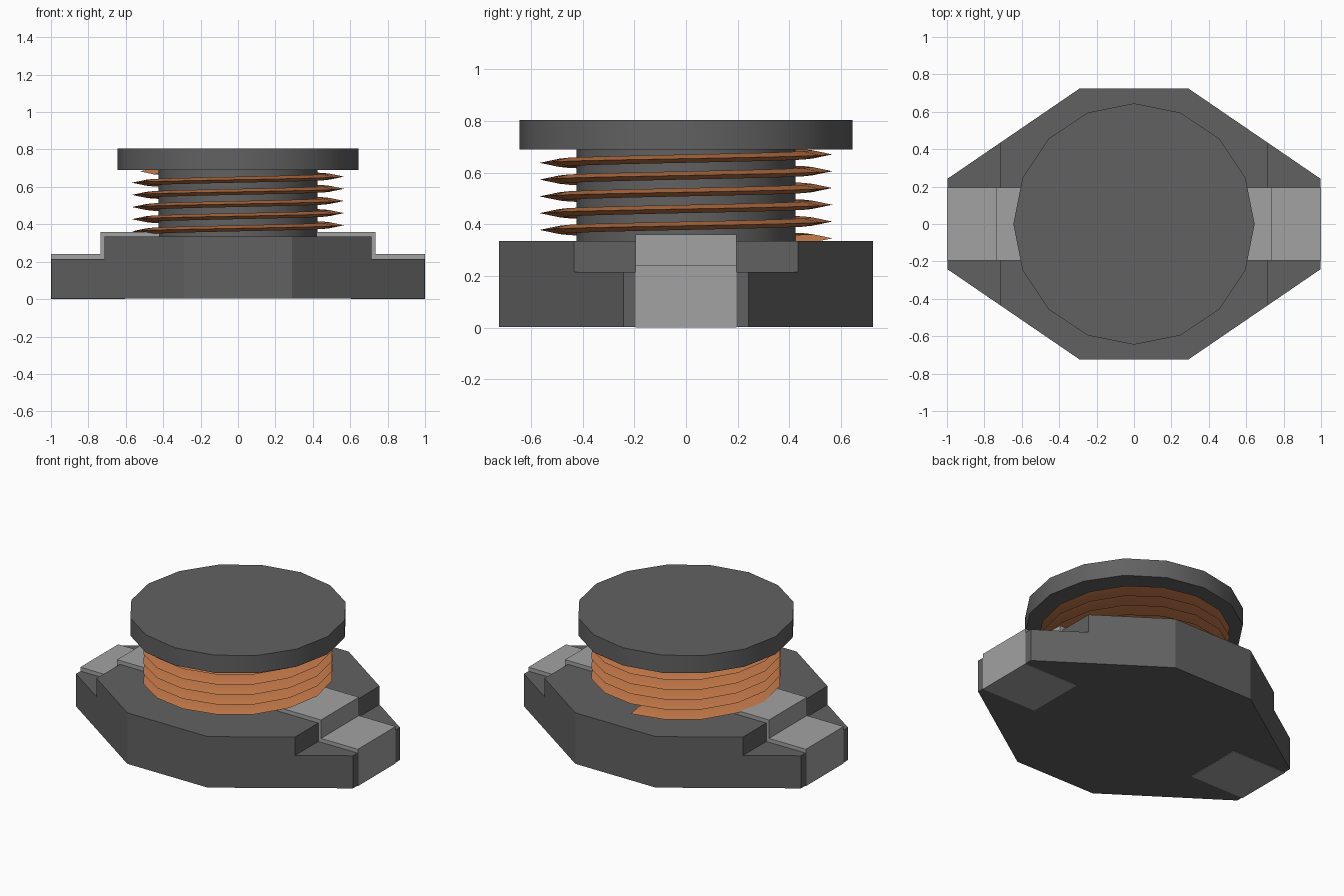
import bpy, bmesh, math
from mathutils import Vector

if "Cube" in bpy.data.objects:
    bpy.data.objects.remove(bpy.data.objects["Cube"], do_unlink=True)


def material(name, rgb):
    m = bpy.data.materials.new(name)
    m.use_nodes = True
    m.diffuse_color = (*rgb, 1)
    m.node_tree.nodes["Principled BSDF"].inputs["Base Color"].default_value = (*rgb, 1)
    return m


ferrite = material("dark_ferrite", (0.12, 0.12, 0.12))
tin = material("tinned_metal", (0.36, 0.36, 0.36))
copper = material("copper", (0.58, 0.2, 0.07))


def finish(bm, name, mat, smooth=False):
    bmesh.ops.recalc_face_normals(bm, faces=bm.faces)
    me = bpy.data.meshes.new(name)
    bm.to_mesh(me)
    bm.free()
    me.materials.append(mat)
    ob = bpy.data.objects.new(name, me)
    bpy.context.collection.objects.link(ob)
    if smooth:
        bpy.ops.object.select_all(action='DESELECT')
        ob.select_set(True)
        bpy.context.view_layer.objects.active = ob
        bpy.ops.object.shade_smooth_by_angle(angle=math.radians(30))
    return ob


def extrude_profile(points, half_width):
    """Side profile in x and z, extruded along y."""
    bm = bmesh.new()
    face = bm.faces.new([bm.verts.new((x, -half_width, z)) for x, z in points])
    new = bmesh.ops.extrude_face_region(bm, geom=[face])["geom"]
    verts = [g for g in new if isinstance(g, bmesh.types.BMVert)]
    bmesh.ops.translate(bm, verts=verts, vec=(0, 2 * half_width, 0))
    return bm


def disc(name, radius, z0, z1):
    bm = bmesh.new()
    bmesh.ops.create_cone(bm, cap_ends=True, segments=16, radius1=radius,
                          radius2=radius, depth=z1 - z0)
    # Put a corner on each axis
    for v in bm.verts:
        step = round(math.atan2(v.co.y, v.co.x) / (math.pi / 8) + 0.01)
        a = step * math.pi / 8
        v.co = (radius * math.cos(a), radius * math.sin(a), v.co.z + (z0 + z1) / 2)
    return finish(bm, name, ferrite, True)


# Base: stepped slab with its four corners sliced off
half = [(0.998, 0.003), (0.998, 0.215), (0.715, 0.215), (0.715, 0.335)]
bm = extrude_profile(half + [(-x, z) for x, z in reversed(half)], 0.725)
for sx in (-1, 1):
    for sy in (-1, 1):
        cut = bmesh.ops.bisect_plane(
            bm, geom=bm.verts[:] + bm.edges[:] + bm.faces[:],
            plane_co=(sx, sy * 0.24, 0), plane_no=Vector((sx * 0.485, sy * 0.71, 0)).normalized(),
            clear_outer=True)["geom_cut"]
        bmesh.ops.holes_fill(bm, edges=[e for e in cut if isinstance(e, bmesh.types.BMEdge)])
finish(bm, "base", ferrite)

# Terminals: bent strips wrapping from the top, over the step, to the underside
strip = [(0.42, 0.36), (0.735, 0.36), (0.735, 0.24), (1, 0.24), (1, 0), (0.605, 0),
         (0.605, 0.01), (0.98, 0.01), (0.98, 0.215), (0.71, 0.215), (0.71, 0.335), (0.42, 0.335)]
for name, side in (("left_terminal", 1), ("right_terminal", -1)):
    finish(extrude_profile([(side * x, z) for x, z in strip], 0.195), name, tin)

# Bobbin: core and top cap
disc("core", 0.425, 0.33, 0.70)
disc("top_cap", 0.645, 0.69, 0.805)

# Winding: lens-shaped section swept up a helix
section = [(0.41, -0.012), (0.49, -0.016), (0.567, 0), (0.49, 0.016), (0.41, 0.012)]
bm = bmesh.new()
rings = []
for i in range(5 * 16 + 4):
    a = math.pi / 2 + i * math.pi / 8
    z = 0.346 + 0.065 * i / 16
    rings.append([bm.verts.new((r * math.cos(a), r * math.sin(a), z + dz)) for r, dz in section])
n = len(section)
for lower, upper in zip(rings, rings[1:]):
    for k in range(n):
        bm.faces.new((lower[k], lower[(k + 1) % n], upper[(k + 1) % n], upper[k]))
bm.faces.new(rings[0])
bm.faces.new(rings[-1])
finish(bm, "winding", copper, True)
